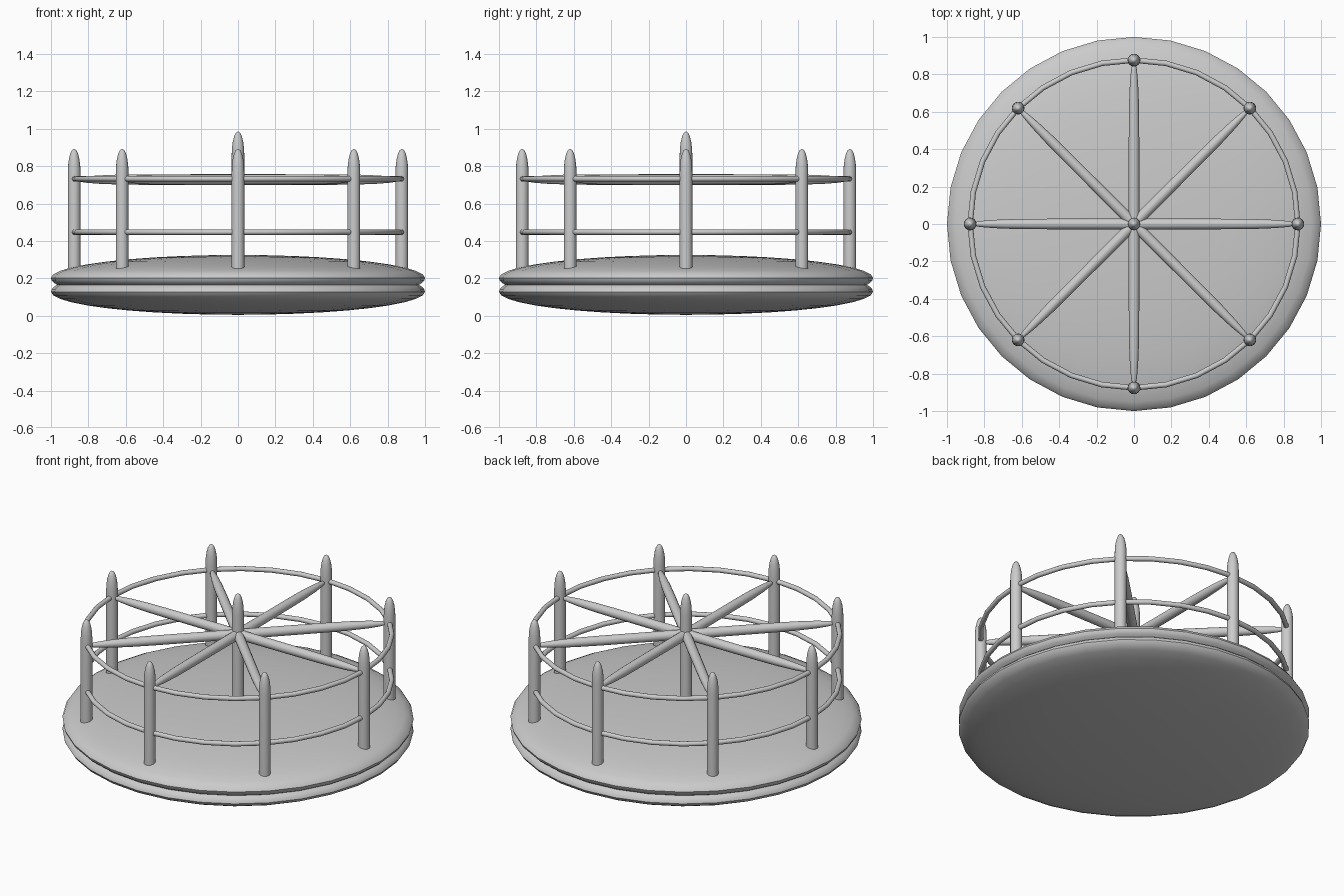
import bpy, bmesh, math
from mathutils import Matrix, Vector

if "Cube" in bpy.data.objects:
    bpy.data.objects.remove(bpy.data.objects["Cube"])


def finish(name, bm, angle=50):
    bmesh.ops.recalc_face_normals(bm, faces=bm.faces)
    me = bpy.data.meshes.new(name)
    bm.to_mesh(me)
    bm.free()
    ob = bpy.data.objects.new(name, me)
    bpy.context.collection.objects.link(ob)
    bpy.ops.object.select_all(action='DESELECT')
    ob.select_set(True)
    bpy.context.view_layer.objects.active = ob
    bpy.ops.object.shade_smooth_by_angle(angle=math.radians(angle))
    return ob


def lathe(name, profile, sides, matrix=Matrix()):
    """Revolve (radius, height) points around z; zero radius makes a pole."""
    bm = bmesh.new()
    rings = []
    for r, z in profile:
        if r == 0:
            rings.append([bm.verts.new((0, 0, z))] * sides)
        else:
            rings.append([bm.verts.new((r * math.cos(a), r * math.sin(a), z))
                          for a in (math.tau * i / sides for i in range(sides))])
    for lo, hi in zip(rings, rings[1:]):
        for i in range(sides):
            j = (i + 1) % sides
            quad = [lo[i], lo[j], hi[j], hi[i]]
            bm.faces.new(list(dict.fromkeys(quad)))
    bm.transform(matrix)
    return finish(name, bm)


def torus(name, major, minor, z, segs=32, sides=12):
    bm = bmesh.new()
    rings = []
    for i in range(segs):
        a = math.tau * i / segs
        rings.append([bm.verts.new(((major + minor * math.cos(b)) * math.cos(a),
                                    (major + minor * math.cos(b)) * math.sin(a),
                                    z + minor * math.sin(b)))
                      for b in (math.tau * k / sides for k in range(sides))])
    for i in range(segs):
        p, q = rings[i], rings[(i + 1) % segs]
        for k in range(sides):
            m = (k + 1) % sides
            bm.faces.new((p[k], q[k], q[m], p[m]))
    return finish(name, bm)


# Platform: two domed discs meeting in a rim groove
MID = 0.165
dome = [(math.cos(t), 0.037 + 0.123 * math.sin(t))
        for t in (math.pi / 2 * i / 10 for i in range(10))] + [(0, 0.16)]
half = [(0.968, 0.0), (0.983, 0.01), (0.995, 0.022)] + dome
profile = [(r, MID - z) for r, z in reversed(half)] + [(r, MID + z) for r, z in half[1:]]
lathe("platform", profile, 32)


# Bullet-tipped posts
def post(name, x, y, top):
    tip = [(0.034, 0.13), (0.0325, 0.09), (0.028, 0.055), (0.021, 0.027), (0.012, 0.008), (0, 0)]
    pts = [(0, 0.2), (0.034, 0.2)] + [(r, top - d) for r, d in tip]
    lathe(name, pts, 16, Matrix.Translation((x, y, 0)))


R = 0.876
post("centre_post", 0, 0, 0.985)
for i in range(8):
    a = math.tau * i / 8
    post(f"outer_post_{i + 1}", R * math.cos(a), R * math.sin(a), 0.893)

# Spokes: four full-width bars with tapered ends
end = [(0.028, 0.5), (0.0265, 0.64), (0.022, 0.75), (0.016, 0.82), (0.009, 0.86), (0, 0.876)]
bar = [(r, -d) for r, d in reversed(end)] + [(0.029, 0)] + end
for i in range(4):
    m = (Matrix.Translation((0, 0, 0.728)) @ Matrix.Rotation(math.pi * i / 4, 4, 'Z')
         @ Matrix.Rotation(math.pi / 2, 4, 'Y'))
    lathe(f"spoke_{i + 1}", bar, 16, m)

# Handrails
torus("upper_rail", R, 0.0145, 0.732)
torus("lower_rail", R, 0.0145, 0.447)
